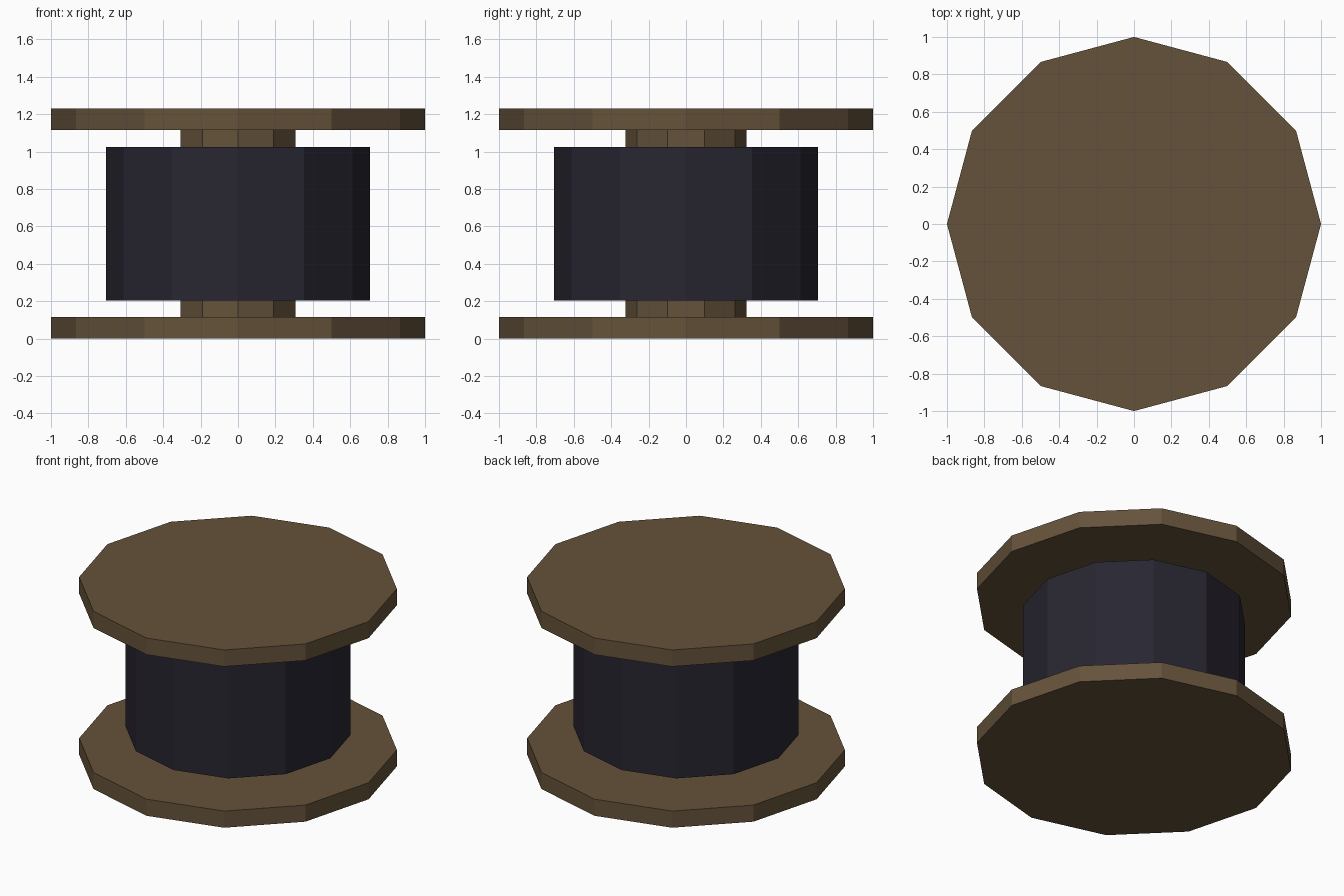
import bpy

if "Cube" in bpy.data.objects:
    bpy.data.objects.remove(bpy.data.objects["Cube"])


def make_material(name, rgb):
    mat = bpy.data.materials.new(name)
    mat.diffuse_color = (*rgb, 1.0)
    mat.use_nodes = True
    mat.node_tree.nodes["Principled BSDF"].inputs["Base Color"].default_value = mat.diffuse_color
    return mat


def drum(name, sides, radius, z_low, z_high, mat):
    """Flat-sided upright cylinder between two heights."""
    bpy.ops.mesh.primitive_cylinder_add(
        vertices=sides, radius=radius, depth=z_high - z_low,
        location=(0, 0, (z_low + z_high) / 2))
    obj = bpy.context.object
    obj.name = name
    obj.data.materials.append(mat)
    return obj


wood = make_material("wood", (0.13, 0.085, 0.043))
cable = make_material("cable", (0.021, 0.019, 0.030))

HEIGHT = 1.23
FLANGE = 0.115

# End discs
drum("bottom_flange", 12, 1.0, 0, FLANGE, wood)
drum("top_flange", 12, 1.0, HEIGHT - FLANGE, HEIGHT, wood)

# Ten-sided core between the discs
drum("core", 10, 0.323, FLANGE, HEIGHT - FLANGE, wood)

# Wound cable around the core
drum("cable_winding", 12, 0.707, 0.205, 1.025, cable)
